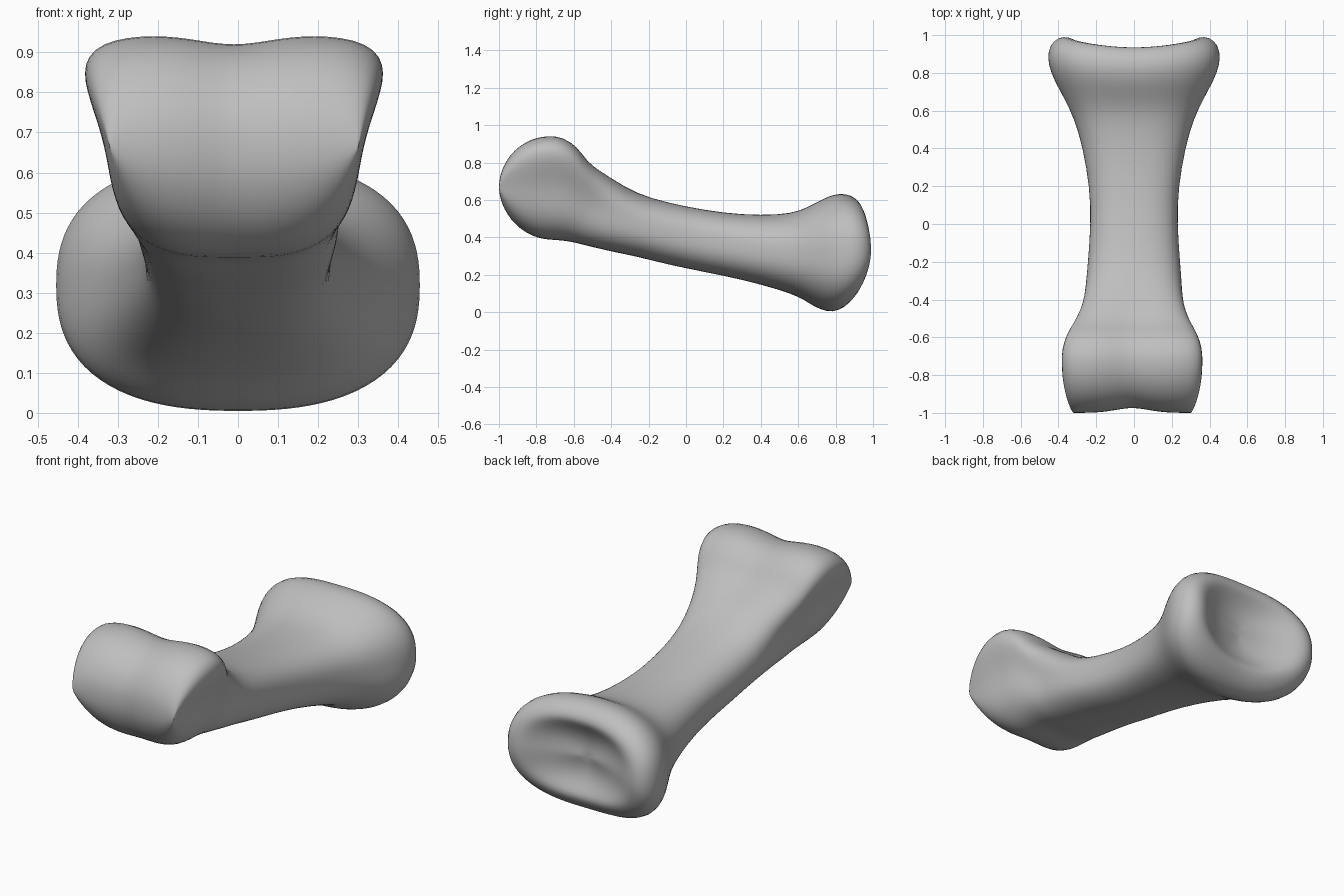
import bpy
import math

if "Cube" in bpy.data.objects:
    bpy.data.objects.remove(bpy.data.objects["Cube"])

SIDES = 48
HEAD_Y, HEAD_Z, HEAD_R = -0.73, 0.667, 0.28


def smooth(a, b, v):
    t = min(max((v - a) / (b - a), 0), 1)
    return t * t * (3 - 2 * t)


def ring(y, top, bottom, width, end_scale=1.0):
    """One cross-section: a superellipse shaped by how near it is to either end."""
    head = smooth(-0.28, -0.58, y)
    front = max(0, (HEAD_Y - y) / 0.27)
    flare = smooth(0.5, 0.9, y)
    mid, half = (top + bottom) / 2, (top - bottom) / 2
    points = []
    for i in range(SIDES):
        t = math.tau * i / SIDES
        c, s = math.cos(t), math.sin(t)
        power = 2.5 + (2.5 if s > 0 else 1.0) * head
        r = (abs(c) ** power + abs(s) ** power) ** (-1 / power)
        x, z = width * r * c, mid + half * r * s
        # the head is wider on top, with hollow sides and a groove
        x *= 1 + 0.2 * head * (z - HEAD_Z) / HEAD_R
        x *= 1 - 0.07 * head * (1 - front) * math.exp(-(r * s / 0.5) ** 2)
        groove = 0.026 * head * math.exp(-(x / 0.12) ** 2)
        if s > 0:
            z -= groove * min(1, half / HEAD_R) * s
        # the flared base curls back at its top and bottom
        bend = (0.06 if s > 0 else 0.10) * flare * s * s * end_scale
        points.append((x - 0.01 * head, y + groove * front - bend, z))
    return points


rings = []

# rounded front of the head
for degrees in (8, 20, 33, 46, 60, 75, 90):
    a = math.radians(degrees)
    h = HEAD_R * math.sin(a)
    rings.append(ring(HEAD_Y - 0.273 * math.cos(a), HEAD_Z + h, HEAD_Z - h,
                      0.345 - 0.035 * math.cos(a) ** 2))

# neck, shaft and flare: y, top, bottom, half width
for section in (
    (-0.66, 0.94, 0.385, 0.345),
    (-0.58, 0.89, 0.37, 0.33),
    (-0.53, 0.81, 0.355, 0.315),
    (-0.46, 0.76, 0.34, 0.29),
    (-0.38, 0.71, 0.32, 0.27),
    (-0.27, 0.635, 0.30, 0.25),
    (-0.1, 0.585, 0.255, 0.235),
    (0.1, 0.545, 0.215, 0.227),
    (0.3, 0.52, 0.175, 0.25),
    (0.5, 0.52, 0.12, 0.295),
    (0.62, 0.54, 0.085, 0.345),
    (0.72, 0.58, 0.045, 0.40),
    (0.80, 0.615, 0.015, 0.44),
    (0.88, 0.638, -0.003, 0.46),
    (0.95, 0.625, 0.025, 0.445),
    (0.99, 0.585, 0.075, 0.40),
):
    rings.append(ring(*section))

# hollow joint face at the back
for y, scale in ((0.992, 0.86), (0.96, 0.72), (0.92, 0.54), (0.89, 0.34), (0.875, 0.14)):
    rings.append(ring(y, 0.33 + 0.255 * scale, 0.33 - 0.255 * scale, 0.40 * scale, scale))

verts = [p for r in rings for p in r]
faces = []
for k in range(len(rings) - 1):
    for i in range(SIDES):
        j = (i + 1) % SIDES
        a, b = k * SIDES, (k + 1) * SIDES
        faces.append((a + i, a + j, b + j, b + i))

# front strip closes the head, a small face closes the hollow
for i in range(SIDES // 2):
    loop = [i, (SIDES - i) % SIDES, SIDES - i - 1, i + 1]
    faces.append(tuple(dict.fromkeys(loop)))
last = (len(rings) - 1) * SIDES
faces.append(tuple(last + i for i in range(SIDES)))

mesh = bpy.data.meshes.new("finger_bone")
mesh.from_pydata(verts, [], faces)
mesh.validate()
bone = bpy.data.objects.new("finger_bone", mesh)
bpy.context.collection.objects.link(bone)

# consistent outward faces and smooth shading
bpy.context.view_layer.objects.active = bone
bone.select_set(True)
bpy.ops.object.mode_set(mode="EDIT")
bpy.ops.mesh.select_all(action="SELECT")
bpy.ops.mesh.normals_make_consistent(inside=False)
bpy.ops.object.mode_set(mode="OBJECT")
bpy.ops.object.shade_smooth()
subdivision = bone.modifiers.new("smooth_surface", "SUBSURF")
subdivision.levels = subdivision.render_levels = 1

grey = bpy.data.materials.new("bone_grey")
grey.use_nodes = True
grey.diffuse_color = (0.52, 0.52, 0.52, 1)
grey.node_tree.nodes["Principled BSDF"].inputs["Base Color"].default_value = (0.52, 0.52, 0.52, 1)
mesh.materials.append(grey)
